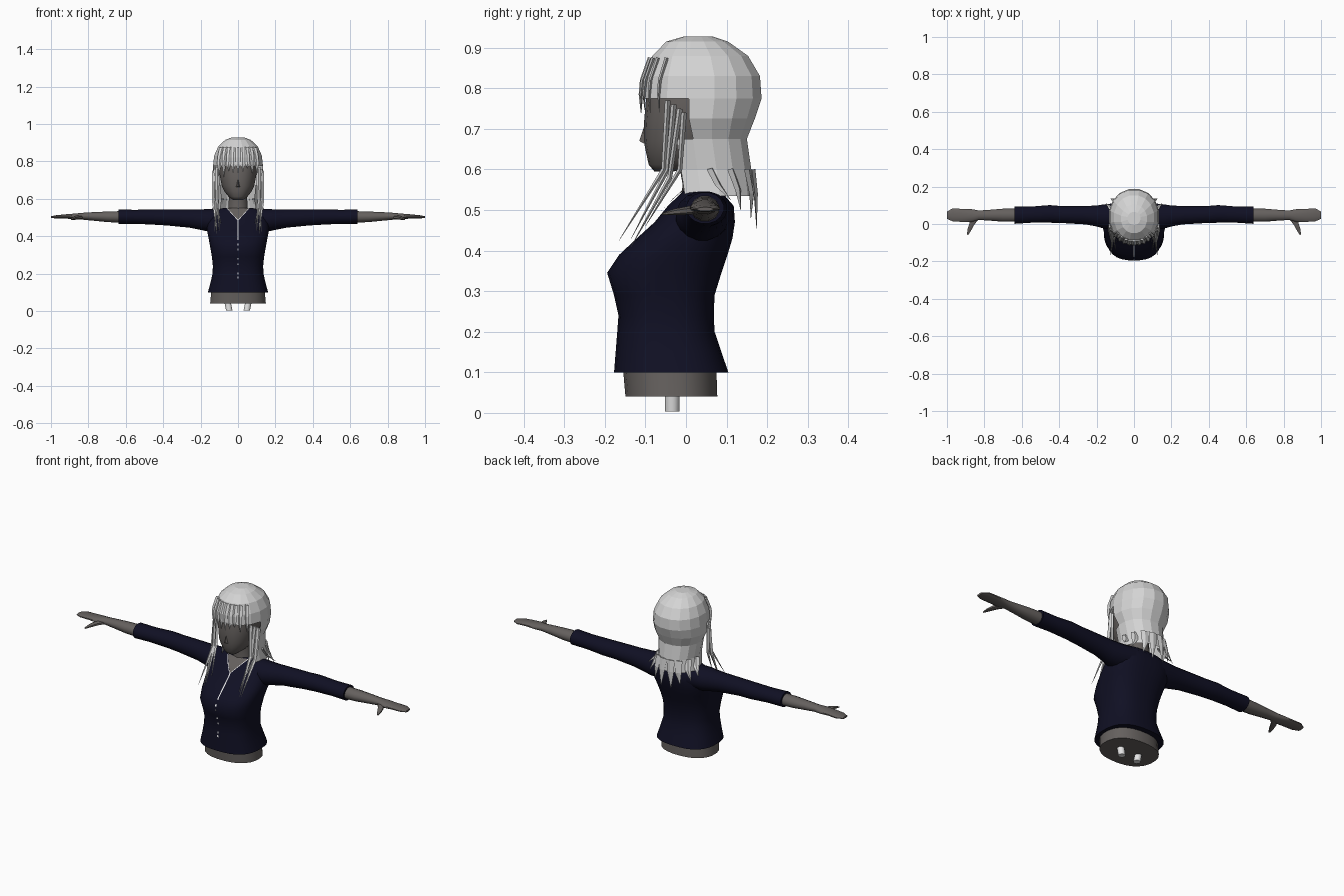
import bpy, bmesh, math, random
from mathutils import Vector

if "Cube" in bpy.data.objects:
    bpy.data.objects.remove(bpy.data.objects["Cube"])

random.seed(4)


def material(name, rgb):
    m = bpy.data.materials.new(name)
    m.diffuse_color = (*rgb, 1)
    m.use_nodes = True
    m.node_tree.nodes["Principled BSDF"].inputs["Base Color"].default_value = m.diffuse_color
    return m


NAVY = material("navy cloth", (0.005, 0.005, 0.017))
SKIN = material("grey skin", (0.13, 0.118, 0.112))
HAIR = material("pale hair", (0.66, 0.66, 0.66))
WHITE = material("white trim", (0.8, 0.8, 0.8))


def make(name, bm, mat, smooth=None):
    bmesh.ops.recalc_face_normals(bm, faces=bm.faces)
    me = bpy.data.meshes.new(name)
    bm.to_mesh(me)
    bm.free()
    me.materials.append(mat)
    if smooth:
        me.shade_smooth()
        me.set_sharp_from_angle(angle=math.radians(smooth))
    ob = bpy.data.objects.new(name, me)
    bpy.context.collection.objects.link(ob)
    return ob


def loft(rings, caps=(True, True)):
    """Bridge closed rings of points into one skin."""
    bm = bmesh.new()
    vs = [[bm.verts.new(p) for p in r] for r in rings]
    n = len(vs[0])
    for a, b in zip(vs, vs[1:]):
        for i in range(n):
            j = (i + 1) % n
            bm.faces.new((a[i], a[j], b[j], b[i]))
    for cap, ring in zip(caps, (vs[0], vs[-1])):
        if cap:
            bm.faces.new(ring)
    return bm


def oval(rx, ry, n, e):
    pts = []
    for i in range(n):
        t = 2 * math.pi * (i + 0.5) / n
        c, s = math.cos(t), math.sin(t)
        pts.append((math.copysign(abs(c) ** (2 / e), c) * rx,
                    math.copysign(abs(s) ** (2 / e), s) * ry))
    return pts


def upright(profile, n, e=2.0):
    """Rings from (z, half width, front y, back y)."""
    return [[(x, (f + b) / 2 + y, z) for x, y in oval(rx, (b - f) / 2, n, e)]
            for z, rx, f, b in profile]


def front_y(profile, x, z, e):
    """Front surface of an upright loft at x, z."""
    prof = sorted(profile)
    for p, q in zip(prof, prof[1:]):
        if p[0] <= z <= q[0]:
            t = (z - p[0]) / (q[0] - p[0])
            rx, f, b = (p[k] + t * (q[k] - p[k]) for k in (1, 2, 3))
            u = min(abs(x / rx), 1)
            return (f + b) / 2 - (b - f) / 2 * (1 - u ** e) ** (1 / e)
    return prof[-1][2]


def sideways(profile, n, s):
    """Rings from (x, centre y, half depth, centre z, half height)."""
    return [[(s * x, yc + a, zc + b) for a, b in oval(ry, rz, n, 2)]
            for x, yc, ry, zc, rz in profile]


def lock(name, pts, width, thick=0.006, side=(1, 0, 0)):
    """Tapering strand with a diamond section."""
    rings = []
    side = Vector(side).normalized()
    for i, p in enumerate(pts):
        k = (1.0, 0.9, 0.75, 0.06)[i] if len(pts) == 4 else (1.0, 0.85, 0.06)[i]
        p = Vector(p)
        d = Vector(pts[min(i + 1, len(pts) - 1)]) - Vector(pts[max(i - 1, 0)])
        out = side.cross(d).normalized() * thick * k
        w = side * width / 2 * k
        rings.append([p + w, p + out, p - w, p - out])
    return make(name, loft(rings), HAIR)


# Shirt body
TORSO = [(0.10, .162, -.178, .105), (0.15, .148, -.174, .088), (0.20, .137, -.170, .071),
         (0.24, .135, -.167, .069), (0.29, .140, -.178, .071), (0.345, .150, -.195, .088),
         (0.39, .158, -.165, .103), (0.43, .166, -.122, .115), (0.47, .165, -.078, .121),
         (0.51, .155, -.045, .118), (0.54, .125, -.014, .092), (0.552, .075, -.002, .075)]
make("shirt_body", loft(upright(TORSO, 28, 2.6)), NAVY, 50)

# Waist below the shirt, and the two pegs it stands on
make("waist", loft(upright([(.04, .15, -.15, .078), (.13, .142, -.158, .075)], 24, 2.3)), SKIN, 50)
for s in (-1, 1):
    pegs = [[(s * x + a, -.034 + b, z) for a, b in oval(.018, .018, 10, 2)]
            for z, x in ((0.003, .047), (.05, .056))]
    make("peg", loft(pegs), WHITE, 50)

# Sleeves, forearms, hands and thumbs
SLEEVE = [(.08, .045, .070, .487, .060), (.16, .040, .066, .485, .061), (.20, .043, .057, .489, .056),
          (.26, .047, .050, .495, .050), (.38, .050, .046, .501, .044), (.45, .054, .048, .503, .042),
          (.55, .050, .044, .504, .038), (.64, .047, .047, .505, .039)]
ARM = [(.61, .047, .036, .503, .033), (.70, .047, .036, .504, .029), (.77, .047, .030, .506, .024),
       (.83, .047, .026, .507, .019), (.87, .045, .036, .506, .016), (.92, .046, .036, .506, .012),
       (.97, .049, .036, .504, .009), (1.0, .047, .020, .502, .005)]
THUMB = [(.835, .040, .016, .503), (.865, .005, .015, .499), (.880, -.030, .011, .495), (.890, -.058, .004, .490)]
for s in (-1, 1):
    make("sleeve", loft(sideways(SLEEVE, 16, s)), NAVY, 50)
    make("forearm_and_hand", loft(sideways(ARM, 12, s)), SKIN, 50)
    rings = [[(s * (x + a), y + a * .4, z + b) for a, b in oval(r, r * .7, 6, 2)]
             for x, y, r, z in THUMB]
    make("thumb", loft(rings), SKIN, 50)

# Neck and head
make("neck", loft(upright([(.50, .062, -.02, .09), (.56, .052, -.008, .085),
                           (.66, .048, -.025, .08)], 14)), SKIN, 50)
HEAD = [(.595, .028, -.078, -.030), (.612, .052, -.092, .045), (.64, .074, -.098, .09),
        (.67, .088, -.104, .11), (.72, .098, -.103, .13), (.78, .105, -.098, .15),
        (.85, .095, -.075, .14), (.89, .06, -.03, .10)]
make("head", loft(upright(HEAD, 18, 2.2)), SKIN, 60)
nose = bmesh.new()
a, b, c, d = (nose.verts.new(p) for p in
              ((0, -.102, .71), (-.012, -.1, .662), (.012, -.1, .662), (0, -.115, .670)))
for f in ((a, b, d), (a, d, c), (b, c, d)):
    nose.faces.new(f)
make("nose", nose, SKIN)


def chest_plate(name, rows, mat, lift):
    """Thin sheet on the shirt front from (z, left x, right x) rows."""
    bm = bmesh.new()
    grid = [[bm.verts.new((x, front_y(TORSO, x, z, 2.6) - lift, z))
             for x in (l + (r - l) * k / 6 for k in range(7))] for z, l, r in rows]
    for p, q in zip(grid, grid[1:]):
        for i in range(6):
            bm.faces.new((p[i], p[i + 1], q[i + 1], q[i]))
    return make(name, bm, mat)


# Open neckline, its edging, the placket and the buttons
VEE = [(.488 + .0064 * k, .001 + .0058 * k) for k in range(11)]
chest_plate("neck_opening", [(z, -w, w) for z, w in VEE], SKIN, .005)
for s in (-1, 1):
    chest_plate("neck_edging", [(z, s * w, s * (w + .004)) for z, w in VEE], WHITE, .007)
chest_plate("placket", [(.38 + .01 * k, -.003, .003) for k in range(12)], WHITE, .004)
for z in (.18, .20, .25, .28, .33, .355):
    chest_plate("button", [(z - .005, -.004, .004), (z + .005, -.004, .004)], WHITE, .004)

# Hair cap running down into the nape, open around the face
CAP = [(.928, .035, -.005, .065), (.915, .07, -.05, .105), (.88, .108, -.085, .155),
       (.83, .130, -.106, .185), (.775, .136, -.112, .189), (.725, .134, -.100, .172),
       (.675, .112, -.070, .152), (.60, .104, -.06, .163), (.535, .115, -.05, .170)]
bm = loft(upright(CAP, 16, 2.1), (True, False))
bmesh.ops.delete(bm, context='FACES', geom=[
    f for f in bm.faces if f.calc_center_median().z < .77 and f.calc_center_median().y < .0])
make("hair_cap", bm, HAIR)

# Fringe
for i in range(9):
    x = -.1 + .025 * i
    tip = .735 + random.uniform(0, .03) - (.02 if abs(x) > .07 else 0)
    pts = [(x * k, front_y(CAP, x * k, z, 2.1) - .002, z) for k, z in ((.85, .875), (.97, .82), (1, .785))]
    lock("fringe_lock", pts + [(x * 1.02, pts[2][1] + .002, tip)], .030, .005)

# Long front locks, mirrored
FRONT = [((.108, -.045, .77), (.112, -.055, .60), (.125, -.165, .425), .022),
         ((.120, -.030, .76), (.112, -.045, .60), (.100, -.135, .43), .022),
         ((.128, -.015, .75), (.128, -.040, .58), (.112, -.135, .41), .024),
         ((.130, -.005, .74), (.122, -.015, .60), (.090, -.100, .46), .020)]
for s in (-1, 1):
    for *pts, w in FRONT:
        lock("front_lock", [(s * x, y, z) for x, y, z in pts], w, .007)

# Ragged tips at the nape, mirrored
BACK = [((.022, .165, .60), (.026, .172, .54), (.030, .174, .455), .045),
        ((.060, .150, .60), (.066, .162, .54), (.075, .160, .480), .040),
        ((.090, .110, .60), (.102, .128, .55), (.125, .135, .500), .035),
        ((.104, .060, .60), (.118, .080, .56), (.150, .110, .525), .035)]
for s in (-1, 1):
    for *pts, w in BACK:
        lock("nape_lock", [(s * x, y, z) for x, y, z in pts], w, .006, (1, -s * pts[0][0] * 6, 0))
